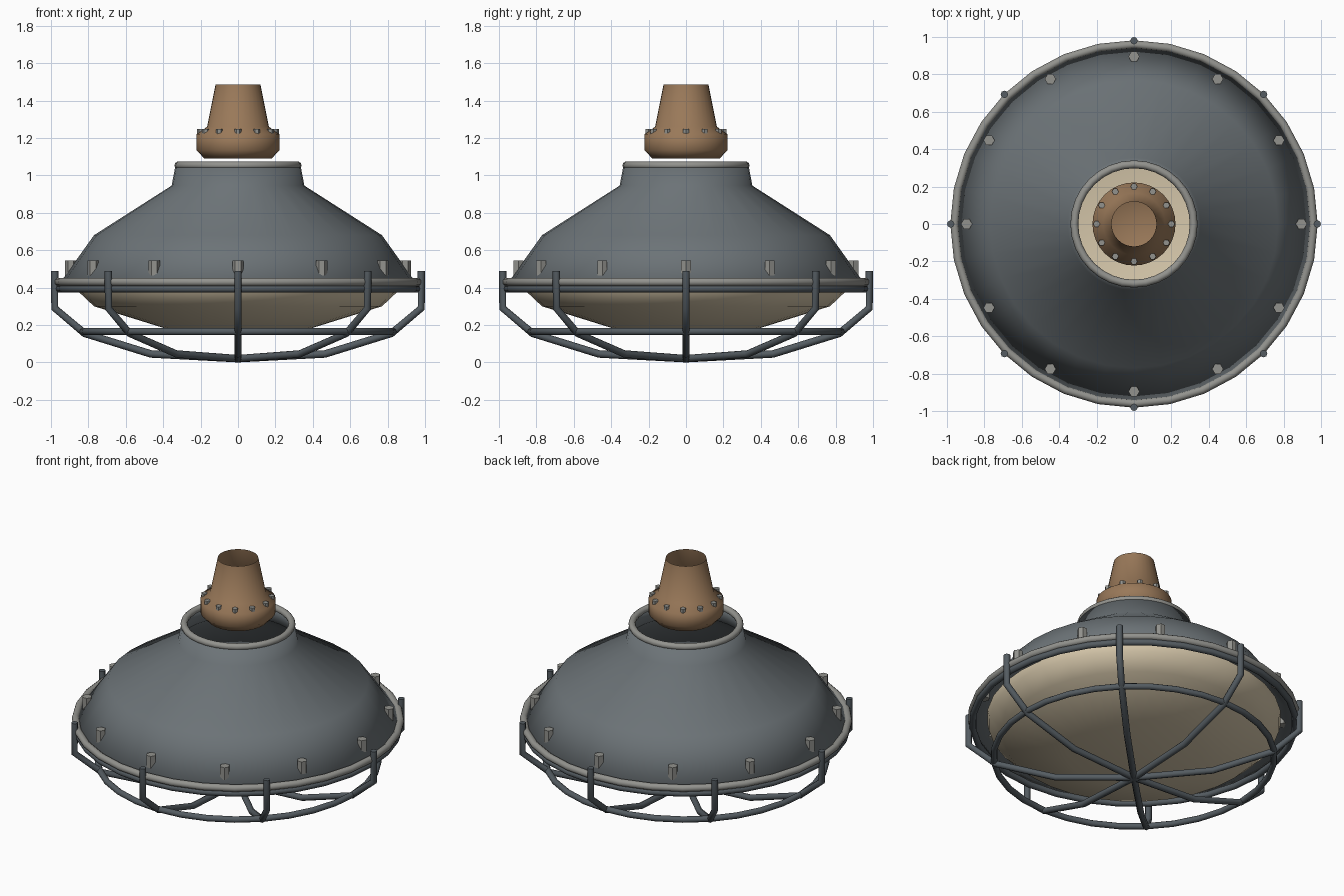
import bpy
import bmesh
from math import cos, sin, pi, radians
from mathutils import Matrix

if "Cube" in bpy.data.objects:
    bpy.data.objects.remove(bpy.data.objects["Cube"], do_unlink=True)

SIDES = 32


def make_material(name, rgb):
    mat = bpy.data.materials.new(name)
    mat.use_nodes = True
    color = (*rgb, 1)
    mat.diffuse_color = color
    mat.node_tree.nodes["Principled BSDF"].inputs["Base Color"].default_value = color
    return mat


slate = make_material("slate paint", (0.15, 0.172, 0.185))
steel = make_material("light steel", (0.29, 0.29, 0.27))
iron = make_material("dark iron", (0.09, 0.108, 0.122))
cream = make_material("cream glass", (0.68, 0.58, 0.41))
copper = make_material("brown copper", (0.32, 0.19, 0.1))


def finish(obj, name, mat, angle):
    obj.name = name
    obj.data.materials.append(mat)
    bpy.ops.object.select_all(action="DESELECT")
    obj.select_set(True)
    bpy.context.view_layer.objects.active = obj
    bpy.ops.object.shade_smooth_by_angle(angle=radians(angle))
    return obj


def mesh_object(bm, name, mat, angle):
    mesh = bpy.data.meshes.new(name)
    bm.to_mesh(mesh)
    bm.free()
    obj = bpy.data.objects.new(name, mesh)
    bpy.context.collection.objects.link(obj)
    return finish(obj, name, mat, angle)


def lathe(name, profile, mat, angle=60):
    """Spin (radius, height) points, listed bottom to top, around z."""
    bm = bmesh.new()
    verts = [bm.verts.new((r, 0, z)) for r, z in profile]
    edges = [bm.edges.new(pair) for pair in zip(verts, verts[1:])]
    bmesh.ops.spin(bm, geom=verts + edges, axis=(0, 0, 1), cent=(0, 0, 0),
                   steps=SIDES, angle=2 * pi)
    bmesh.ops.remove_doubles(bm, verts=bm.verts, dist=0.0005)
    bmesh.ops.recalc_face_normals(bm, faces=bm.faces)
    return mesh_object(bm, name, mat, angle)


def ring(name, radius, z, thickness, mat):
    bpy.ops.mesh.primitive_torus_add(major_radius=radius, minor_radius=thickness,
                                     major_segments=SIDES, minor_segments=10,
                                     location=(0, 0, z))
    return finish(bpy.context.object, name, mat, 60)


def studs(name, count, orbit, z, radius, height, mat):
    bm = bmesh.new()
    for i in range(count):
        a = 2 * pi * i / count
        place = Matrix.Translation((orbit * cos(a), orbit * sin(a), z))
        bmesh.ops.create_cone(bm, cap_ends=True, segments=6, radius1=radius,
                              radius2=radius, depth=height,
                              matrix=place @ Matrix.Rotation(pi / 2, 4, "Z"))
    return mesh_object(bm, name, mat, 30)


# Domed shade, open at the neck and underneath
shade = lathe("shade", [(0.955, 0.42), (0.77, 0.68), (0.355, 0.945),
                        (0.335, 1.05)], slate)
wall = shade.modifiers.new("wall", "SOLIDIFY")
wall.thickness = 0.012
wall.offset = -1

# Rolled edges of the shade
ring("shade_rim", 0.96, 0.43, 0.022, steel)
ring("neck_rim", 0.319, 1.053, 0.021, steel)

# Shallow glass bowl closing the underside
lathe("glass_bowl", [(0, 0.18), (0.4, 0.185), (0.77, 0.3), (0.86, 0.385),
                     (0.87, 0.43)], cream)

# Socket cup above the neck, hollow at the top
lathe("socket", [(0, 1.09), (0.18, 1.09), (0.222, 1.135), (0.222, 1.22),
                 (0.165, 1.26), (0.12, 1.485)], copper)

# Studs around the shade and socket
studs("shade_bolts", 12, 0.895, 0.505, 0.03, 0.08, steel)
studs("socket_rivets", 12, 0.2, 1.235, 0.018, 0.026, steel)

# Wire guard: hoops and arms that cross at the bottom
ring("guard_upper_hoop", 0.955, 0.394, 0.02, iron)
ring("guard_lower_hoop", 0.83, 0.165, 0.019, iron)

half = [(0.98, 0.49), (0.98, 0.29), (0.82, 0.155), (0.465, 0.045)]
path = half + [(0, 0.02)] + [(-r, z) for r, z in reversed(half)]
curve = bpy.data.curves.new("guard_arms", "CURVE")
curve.dimensions = "3D"
curve.bevel_depth = 0.02
curve.bevel_resolution = 2
curve.use_fill_caps = True
for i in range(4):
    a = pi * i / 4
    spline = curve.splines.new("POLY")
    spline.points.add(len(path) - 1)
    for point, (r, z) in zip(spline.points, path):
        point.co = (r * cos(a), r * sin(a), z, 1)
arms = bpy.data.objects.new("guard_arms", curve)
bpy.context.collection.objects.link(arms)
bpy.ops.object.select_all(action="DESELECT")
arms.select_set(True)
bpy.context.view_layer.objects.active = arms
bpy.ops.object.convert(target="MESH")
finish(bpy.context.object, "guard_arms", iron, 50)
